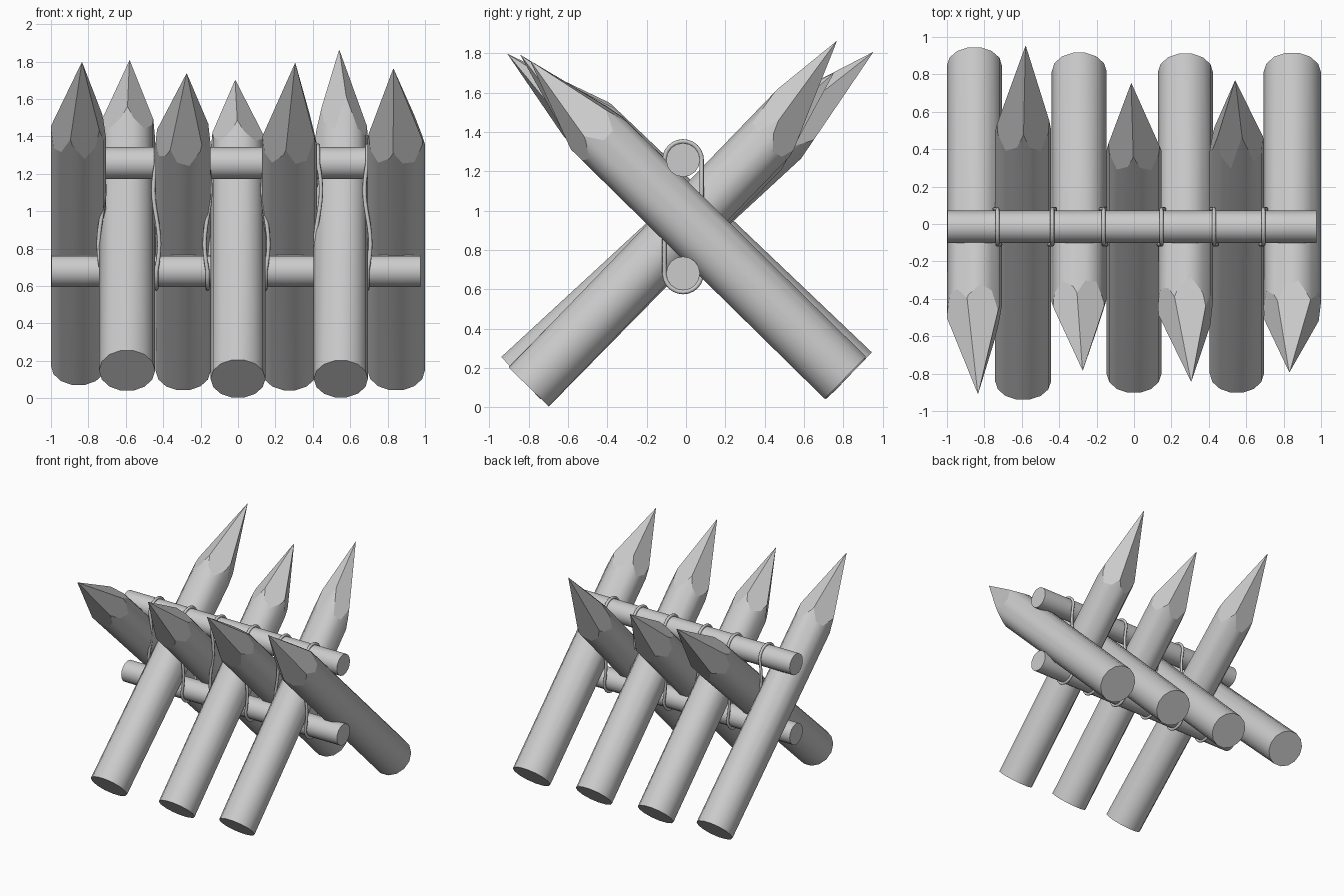
import bpy, bmesh
from math import sin, cos, pi, radians
from mathutils import Vector

if "Cube" in bpy.data.objects:
    bpy.data.objects.remove(bpy.data.objects["Cube"])


def new_object(name, bm):
    me = bpy.data.meshes.new(name)
    bm.to_mesh(me)
    bm.free()
    ob = bpy.data.objects.new(name, me)
    bpy.context.collection.objects.link(ob)
    return ob


def log_mesh(base, axis, side, r, length, segs):
    """Closed round log with smooth sides and sharp flat ends."""
    up = side.cross(axis)
    if up.z < 0:
        up = -up
    bm = bmesh.new()
    rings = []
    for d in (0, length):
        rings.append([bm.verts.new(base + axis * d + r * (
            cos(2 * pi * i / segs) * side + sin(2 * pi * i / segs) * up)) for i in range(segs)])
    for i in range(segs):
        j = (i + 1) % segs
        bm.faces.new((rings[0][i], rings[0][j], rings[1][j], rings[1][i])).smooth = True
    for ring in rings:
        f = bm.faces.new(ring)
        for e in f.edges:
            e.smooth = False
    bmesh.ops.recalc_face_normals(bm, faces=bm.faces)
    return bm, up


def stake(name, base, angle, tip, shoulder, r, rot, n=5):
    """Log whose end is hewn to a point by n flat planes meeting at the tip."""
    base, tip = Vector(base), Vector(tip)
    s = 1 if tip.y > base.y else -1
    axis = Vector((0, s * cos(radians(angle)), sin(radians(angle))))
    side = Vector((1, 0, 0))
    bm, up = log_mesh(base, axis, side, r, 3.0, 14)
    for k in range(n):
        a = radians(rot) + 2 * pi * k / n
        u = cos(a) * side + sin(a) * up
        p = base + axis * shoulder + u * r
        no = (-sin(a) * side + cos(a) * up).cross(tip - p).normalized()
        if no.dot(u) < 0:
            no = -no
        # tiny offset keeps successive cuts clear of each other at the tip
        res = bmesh.ops.bisect_plane(bm, geom=bm.verts[:] + bm.edges[:] + bm.faces[:], dist=1e-6,
                                     plane_co=tip + no * 0.0006 * k, plane_no=no, clear_outer=True)
        edges = [g for g in res['geom_cut'] if isinstance(g, bmesh.types.BMEdge) and g.is_boundary]
        for f in bmesh.ops.contextual_create(bm, geom=edges)['faces']:
            f.smooth = False
            for e in f.edges:
                e.smooth = False
    bmesh.ops.recalc_face_normals(bm, faces=bm.faces)
    new_object(name, bm)


# Crossed stakes: x, base y, base z, axis angle, tip (x, y, z), shoulder distance, radius, facet turn
stakes = [
    (-0.853, 0.845, 0.175, 43.6, (-0.835, -0.905, 1.795), 1.74, 0.148, 70),
    (-0.593, -0.840, 0.148, 42.7, (-0.58, 0.95, 1.805), 1.78, 0.150, 54),
    (-0.293, 0.815, 0.145, 44.8, (-0.275, -0.78, 1.735), 1.69, 0.147, 60),
    (0.0, -0.800, 0.104, 45.5, (-0.015, 0.75, 1.70), 1.67, 0.147, 54),
    (0.275, 0.810, 0.145, 44.8, (0.305, -0.84, 1.79), 1.69, 0.148, 80),
    (0.550, -0.800, 0.103, 46.0, (0.54, 0.765, 1.86), 1.71, 0.145, 110),
    (0.846, 0.810, 0.150, 44.5, (0.83, -0.79, 1.76), 1.70, 0.154, 85),
]
for i, (x, y, z, ang, tip, sh, r, rot) in enumerate(stakes):
    stake(f"stake_{i + 1}", (x, y, z), ang, tip, sh, r, rot)

# Horizontal rails above and below the crossing
RAIL_Y, RAIL_R, Z_LOW, Z_HIGH = -0.015, 0.086, 0.68, 1.257
for name, z in (("lower_rail", Z_LOW), ("upper_rail", Z_HIGH)):
    bm, _ = log_mesh(Vector((-0.998, RAIL_Y, z)), Vector((1, 0, 0)), Vector((0, 1, 0)), RAIL_R, 1.973, 16)
    new_object(name, bm)


# Rope loops binding both rails, bending around the stakes they pass
def rope(name, x, outward):
    R = RAIL_R + 0.009
    pts = []
    for k in range(13):
        a = pi * k / 12
        pts.append((x, RAIL_Y + R * cos(a), Z_HIGH + R * sin(a)))
    for k in range(1, 12):
        t = k / 12
        pts.append((x - outward * 0.016 * sin(2 * pi * t), RAIL_Y - R, Z_HIGH + (Z_LOW - Z_HIGH) * t))
    for k in range(13):
        a = pi + pi * k / 12
        pts.append((x, RAIL_Y + R * cos(a), Z_LOW + R * sin(a)))
    for k in range(1, 12):
        t = k / 12
        pts.append((x - outward * 0.016 * sin(2 * pi * t), RAIL_Y + R, Z_LOW + (Z_HIGH - Z_LOW) * t))
    cu = bpy.data.curves.new(name, 'CURVE')
    cu.dimensions = '3D'
    cu.bevel_depth = 0.011
    cu.bevel_resolution = 2
    sp = cu.splines.new('POLY')
    sp.points.add(len(pts) - 1)
    for p, co in zip(sp.points, pts):
        p.co = (*co, 1)
    sp.use_cyclic_u = True
    ob = bpy.data.objects.new(name, cu)
    bpy.context.collection.objects.link(ob)


for i, x in enumerate((-0.73, -0.437, -0.163, 0.147, 0.428, 0.692)):
    rope(f"rope_{i + 1}", x, -1 if i % 2 == 0 else 1)
